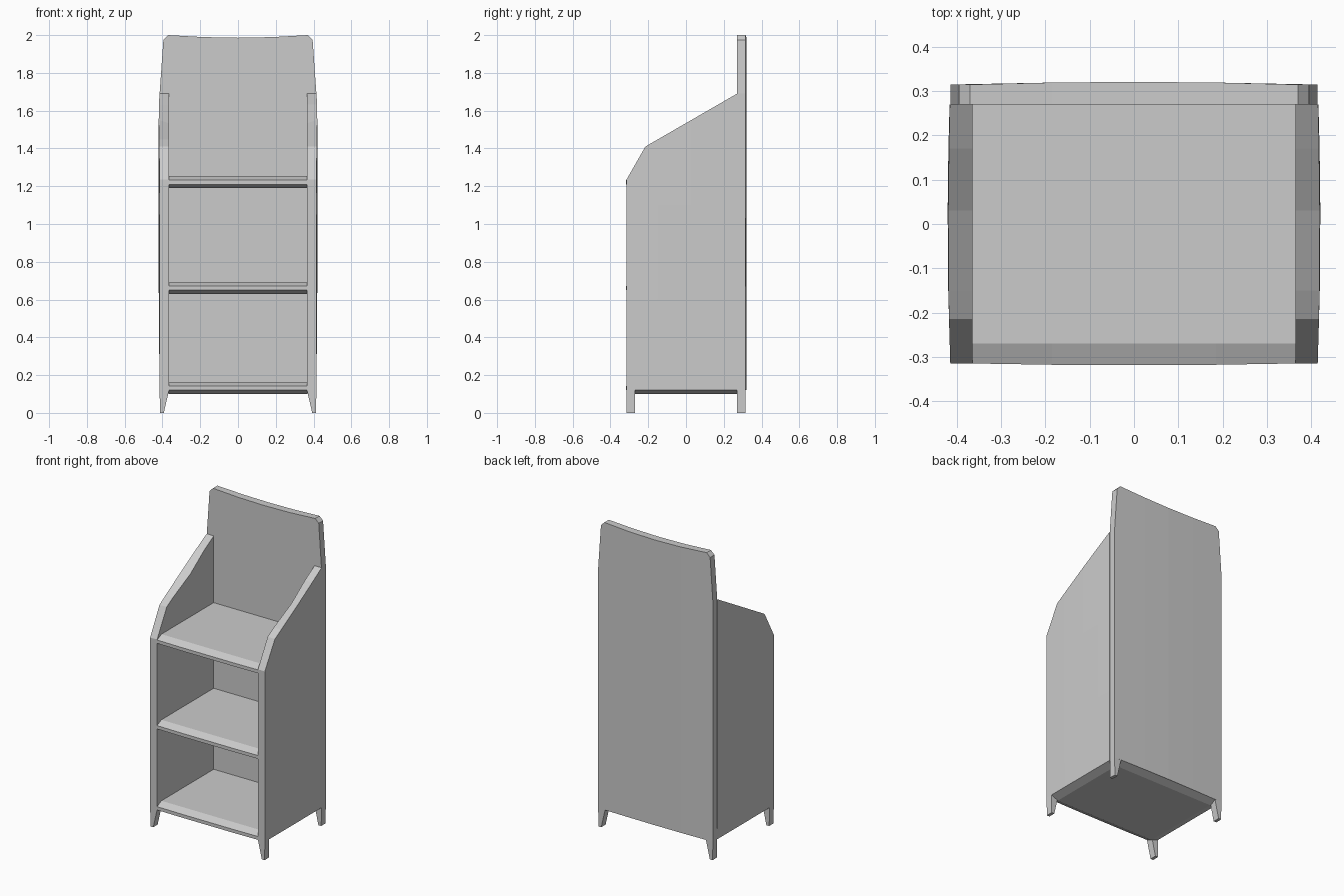
import bpy, bmesh
from mathutils import Vector

if "Cube" in bpy.data.objects:
    bpy.data.objects.remove(bpy.data.objects["Cube"])


def finish(bm, name):
    bmesh.ops.recalc_face_normals(bm, faces=bm.faces[:])
    mesh = bpy.data.meshes.new(name)
    bm.to_mesh(mesh)
    bm.free()
    obj = bpy.data.objects.new(name, mesh)
    bpy.context.collection.objects.link(obj)
    return obj


def prism(name, outline, axis, a, b, cuts=(), warp=None):
    """Extrude a 2D outline along an axis from a to b, slice it, then nudge vertices."""
    def point(p, d):
        return (d, p[0], p[1]) if axis == 'X' else (p[0], d, p[1])
    bm = bmesh.new()
    face = bm.faces.new([bm.verts.new(point(p, a)) for p in outline])
    ext = bmesh.ops.extrude_face_region(bm, geom=[face])
    new = [g for g in ext['geom'] if isinstance(g, bmesh.types.BMVert)]
    shift = Vector(point((0, 0), b - a))
    bmesh.ops.translate(bm, verts=new, vec=shift)
    for ax, pos in cuts:
        no = Vector([float(i == ax) for i in range(3)])
        bmesh.ops.bisect_plane(bm, geom=bm.verts[:] + bm.edges[:] + bm.faces[:],
                               plane_co=no * pos, plane_no=no, dist=1e-5)
    if warp:
        for v in bm.verts:
            warp(v.co)
    return finish(bm, name)


def loft(name, low, high):
    """Tapered block between two (x0, x1, y0, y1, z) rectangles."""
    bm = bmesh.new()
    rings = []
    for x0, x1, y0, y1, z in (low, high):
        rings.append([bm.verts.new((x, y, z)) for x, y in
                      ((x0, y0), (x1, y0), (x1, y1), (x0, y1))])
    for r in rings:
        bm.faces.new(r)
    for i in range(4):
        j = (i + 1) % 4
        bm.faces.new((rings[0][i], rings[0][j], rings[1][j], rings[1][i]))
    return finish(bm, name)


W, D, IN, DI = 0.415, 0.315, 0.365, 0.27

# Side panels: sloped top, faint outward bow, inner top edge eased
side_outline = [(-D, 0.12), (DI, 0.12), (DI, 1.69), (-0.215, 1.41), (-D, 1.235)]


def warp_side(co):
    if abs(co.x) > 0.4:
        bow = max(0, 1 - (co.y / D) ** 2) * max(0, 1 - ((co.z - 1.1) / 1.0) ** 2)
        co.x += 0.006 * bow * (1 if co.x > 0 else -1)
    elif co.z > 1.5 and co.y < 0.1:
        co.z -= 0.018


side_cuts = [(1, -0.15), (1, 0.03), (1, 0.17), (2, 0.6), (2, 1.1)]
for s, label in ((1, 'right'), (-1, 'left')):
    prism('side_panel_' + label, side_outline, 'X', s * IN, s * W, side_cuts, warp_side)

# Back panel: tapered head with clipped corners, faint rear bow and dipped top
back_outline = [(-W, 0.12), (W, 0.12), (W, 1.69), (0.395, 1.975), (0.37, 2.0),
                (-0.37, 2.0), (-0.395, 1.975), (-W, 1.69)]


def warp_back(co):
    t = max(0, 1 - (co.x / 0.37) ** 2)
    if co.y > 0.3:
        co.y += 0.006 * t
    if co.z > 1.99:
        co.z -= 0.014 * t


prism('back_panel', back_outline, 'Y', DI, D,
      [(0, x) for x in (-0.185, 0, 0.185)], warp_back)

# Shelves with chamfered front lips


def warp_shelf(co):
    if co.y < -0.3:
        co.y -= 0.004 * (1 - (co.x / IN) ** 2)


for label, z in (('bottom', 0.10), ('middle', 0.63), ('top', 1.19)):
    under = [(DI, z + 0.02), (-D, z + 0.02)] if label == 'bottom' else \
            [(DI, z), (-DI, z), (-D, z + 0.02)]
    outline = under + [(-D, z + 0.042), (-DI, z + 0.063), (DI, z + 0.063)]
    prism('shelf_' + label, outline, 'X', -IN, IN, [(0, -0.185), (0, 0.185)], warp_shelf)

# Underside with sloped rim
loft('base_underside', (-IN, IN, -DI, DI, 0.10), (-W, W, -D, D, 0.12))

# Four tapered legs
for sx, xl in ((1, 'right'), (-1, 'left')):
    for sy, yl in ((1, 'back'), (-1, 'front')):
        loft(f'leg_{yl}_{xl}',
             (sx * 0.393, sx * 0.413, sy * DI, sy * D, 0.0),
             (sx * IN, sx * W, sy * DI, sy * D, 0.12))
